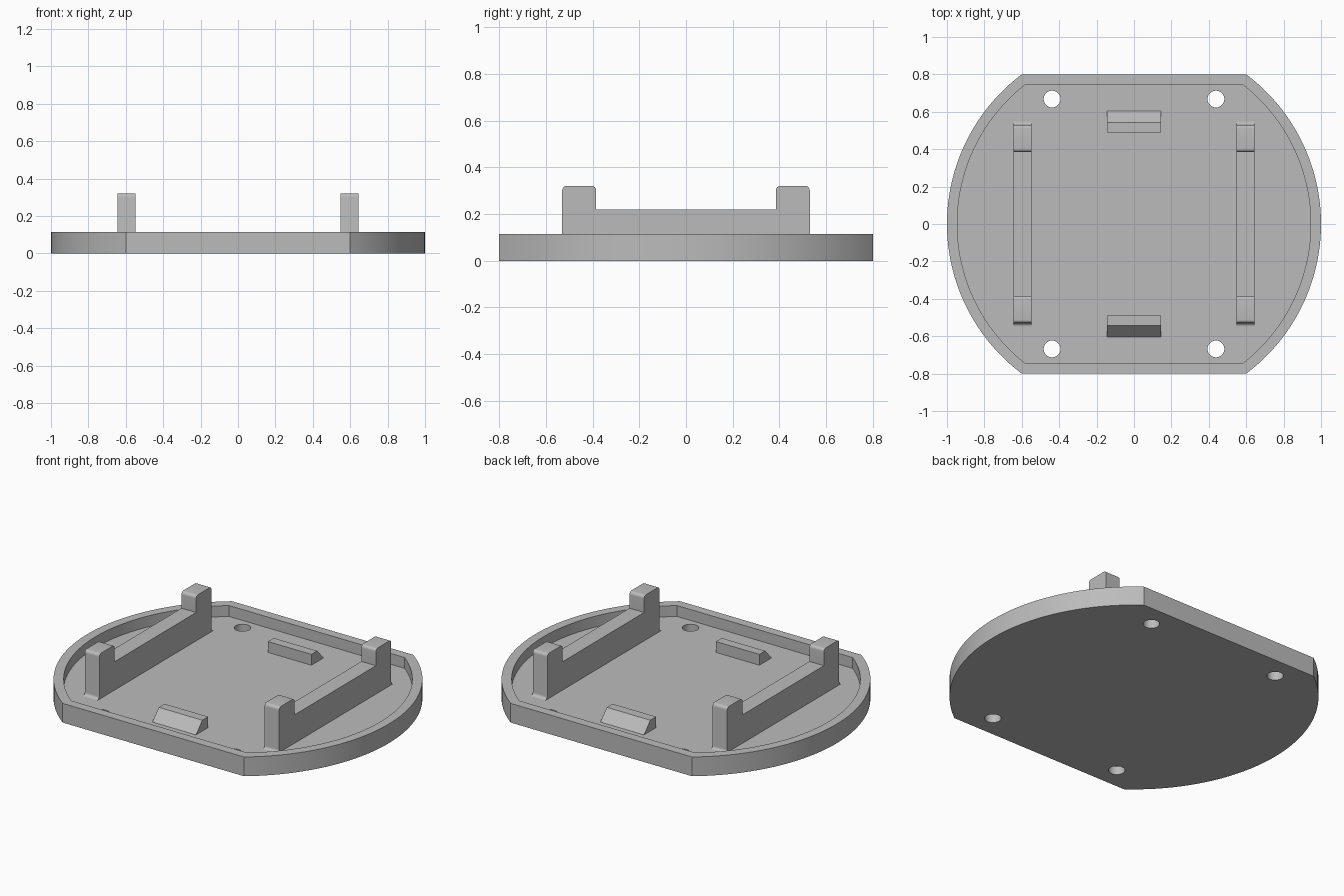
import bpy
import bmesh
import math
from mathutils import Vector

if "Cube" in bpy.data.objects:
    bpy.data.objects.remove(bpy.data.objects["Cube"])

FLOOR, RIM = 0.05, 0.115

grey = bpy.data.materials.new("plain grey")
grey.use_nodes = True
grey.diffuse_color = (0.5, 0.5, 0.5, 1)
grey.node_tree.nodes["Principled BSDF"].inputs["Base Color"].default_value = (0.5, 0.5, 0.5, 1)


def prism(name, points, start, depth):
    """Extrude a closed outline of 3D points along a vector."""
    bm = bmesh.new()
    face = bm.faces.new([bm.verts.new(Vector(p) + Vector(start)) for p in points])
    ext = bmesh.ops.extrude_face_region(bm, geom=[face])
    moved = [v for v in ext["geom"] if isinstance(v, bmesh.types.BMVert)]
    bmesh.ops.translate(bm, verts=moved, vec=depth)
    bmesh.ops.recalc_face_normals(bm, faces=bm.faces)
    mesh = bpy.data.meshes.new(name)
    bm.to_mesh(mesh)
    bm.free()
    mesh.materials.append(grey)
    obj = bpy.data.objects.new(name, mesh)
    bpy.context.collection.objects.link(obj)
    return obj


def select(obj):
    bpy.ops.object.select_all(action="DESELECT")
    obj.select_set(True)
    bpy.context.view_layer.objects.active = obj


def smooth(obj):
    select(obj)
    bpy.ops.object.shade_smooth_by_angle(angle=math.radians(25))


def arc(cx, cy, r, a0, a1, steps):
    """Points on an arc, angles in radians."""
    return [(cx + r * math.cos(a0 + (a1 - a0) * i / steps),
             cy + r * math.sin(a0 + (a1 - a0) * i / steps)) for i in range(steps + 1)]


def flattened_disc(radius, flat):
    """Circle cut off by straight edges at the front and back."""
    a = math.asin(flat / radius)
    pts = arc(0, 0, radius, -a, a, 48) + arc(0, 0, radius, math.pi - a, math.pi + a, 48)
    return [(x, y, 0) for x, y in pts]


# Tray: flattened disc with a recessed floor and four screw holes
tray = prism("tray", flattened_disc(1, 0.8), (0, 0, 0), (0, 0, RIM))
cutters = [prism("recess_cutter", flattened_disc(0.945, 0.745), (0, 0, FLOOR), (0, 0, 0.2))]
hole = [(x, y, 0) for x, y in arc(0, 0, 0.045, 0, math.tau, 32)[:-1]]
for sx in (-1, 1):
    for sy in (-1, 1):
        cutters.append(prism("hole_cutter", hole, (sx * 0.438, sy * 0.668, -0.1), (0, 0, 0.4)))
select(tray)
for cutter in cutters:
    cutter.hide_render = True
    mod = tray.modifiers.new("cut", "BOOLEAN")
    mod.operation, mod.solver, mod.object = "DIFFERENCE", "EXACT", cutter
    bpy.ops.object.modifier_apply(modifier=mod.name)
    bpy.data.objects.remove(cutter)
smooth(tray)

# Side rails: low bar with a rounded upright at each end and a flared foot
END, INNER, BAR, TOP, R = 0.53, 0.385, 0.22, 0.32, 0.018
quarter = math.pi / 2
half = [(END + R, FLOOR - 0.01)]
half += arc(END + R, FLOOR + R, R, 3 * quarter, math.pi, 6)[0:]
half += arc(END - R, TOP - R, R, 0, quarter, 6)
half += arc(INNER + R, TOP - R, R, quarter, math.pi, 6)
half += [(INNER, BAR)]
outline = half + [(-y, z) for y, z in reversed(half)]
for name, x in (("left_rail", 0.547), ("right_rail", -0.643)):
    smooth(prism(name, [(0, y, z) for y, z in outline], (x, 0, 0), (0.096, 0, 0)))

# Snap ridges: flat top with a slope on the outward side
ridge = [(0.488, FLOOR - 0.01), (0.488, RIM), (0.543, RIM), (0.603, FLOOR), (0.603, FLOOR - 0.01)]
for name, s in (("back_clip", 1), ("front_clip", -1)):
    prism(name, [(0, s * y, z) for y, z in ridge], (-0.144, 0, 0), (0.288, 0, 0))
